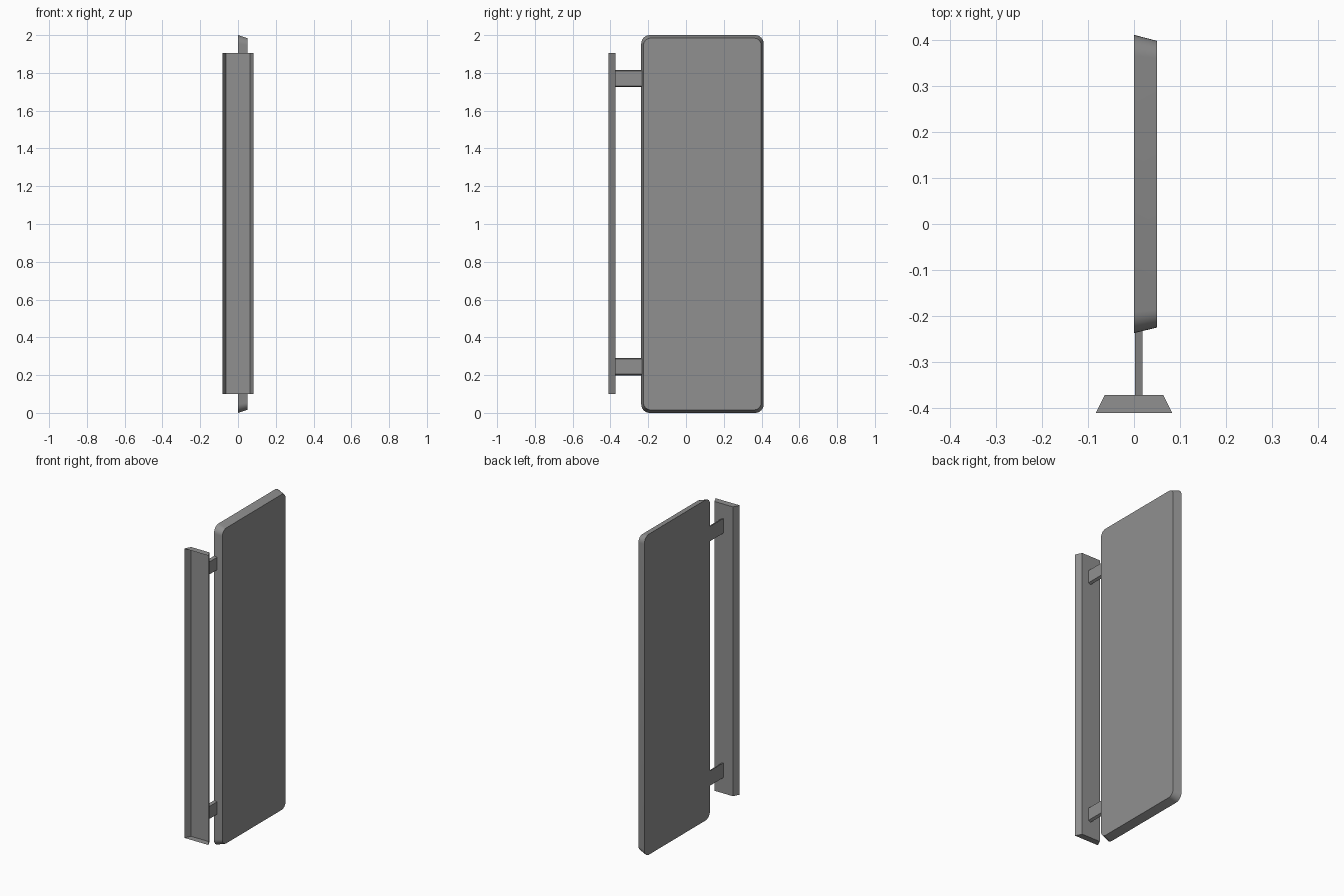
import bpy, bmesh, math

if "Cube" in bpy.data.objects:
    bpy.data.objects.remove(bpy.data.objects["Cube"])

grey = bpy.data.materials.new("mid_grey")
grey.diffuse_color = (0.28, 0.28, 0.28, 1)
grey.use_nodes = True
grey.node_tree.nodes["Principled BSDF"].inputs["Base Color"].default_value = grey.diffuse_color


def rounded_rect(y0, y1, z0, z1, r, segs):
    """Outline in the y-z plane, anticlockwise seen from +x."""
    if r == 0:
        return [(y0, z0), (y1, z0), (y1, z1), (y0, z1)]
    pts = []
    corners = [(y1 - r, z1 - r), (y0 + r, z1 - r), (y0 + r, z0 + r), (y1 - r, z0 + r)]
    for i, (cy, cz) in enumerate(corners):
        for k in range(segs + 1):
            a = math.pi / 2 * (i + k / segs)
            pts.append((cy + r * math.cos(a), cz + r * math.sin(a)))
    return pts


def loft(name, loop_a, loop_b, cap_a=True, cap_b=True):
    """Bridge two matching 3D outlines and cap the ends."""
    bm = bmesh.new()
    a = [bm.verts.new(p) for p in loop_a]
    b = [bm.verts.new(p) for p in loop_b]
    n = len(a)
    for i in range(n):
        j = (i + 1) % n
        bm.faces.new((a[i], a[j], b[j], b[i]))
    if cap_a:
        bm.faces.new(a[::-1])
    if cap_b:
        bm.faces.new(b)
    # smooth the rounded corners, keep real edges sharp
    bm.normal_update()
    for f in bm.faces:
        f.smooth = True
    for e in bm.edges:
        e.smooth = e.is_manifold and e.calc_face_angle(0) < math.radians(30)
    me = bpy.data.meshes.new(name)
    bm.to_mesh(me)
    bm.free()
    me.materials.append(grey)
    ob = bpy.data.objects.new(name, me)
    bpy.context.collection.objects.link(ob)
    return ob


def at_x(x, outline):
    return [(x, y, z) for y, z in outline]


# Main panel: rounded slab with a bevelled rim
loft("panel",
     at_x(0.0, rounded_rect(-0.237, 0.411, 0.0, 2.0, 0.045, 8)),
     at_x(0.05, rounded_rect(-0.225, 0.398, 0.016, 1.984, 0.038, 8)))

# Two connecting arms, slightly tapered towards +x
for label, z in (("lower", 0.245), ("upper", 1.77)):
    loft(label + "_arm",
         at_x(0.002, rounded_rect(-0.372, -0.23, z - 0.046, z + 0.046, 0, 0)),
         at_x(0.018, rounded_rect(-0.372, -0.23, z - 0.039, z + 0.039, 0, 0)))


# Side rail: shallow tray, open at the front
def rail_loop(y, half):
    return [(-half, y, 0.1), (-half, y, 1.905), (half, y, 1.905), (half, y, 0.1)]


loft("side_rail", rail_loop(-0.411, 0.083), rail_loop(-0.372, 0.064), cap_a=False)
